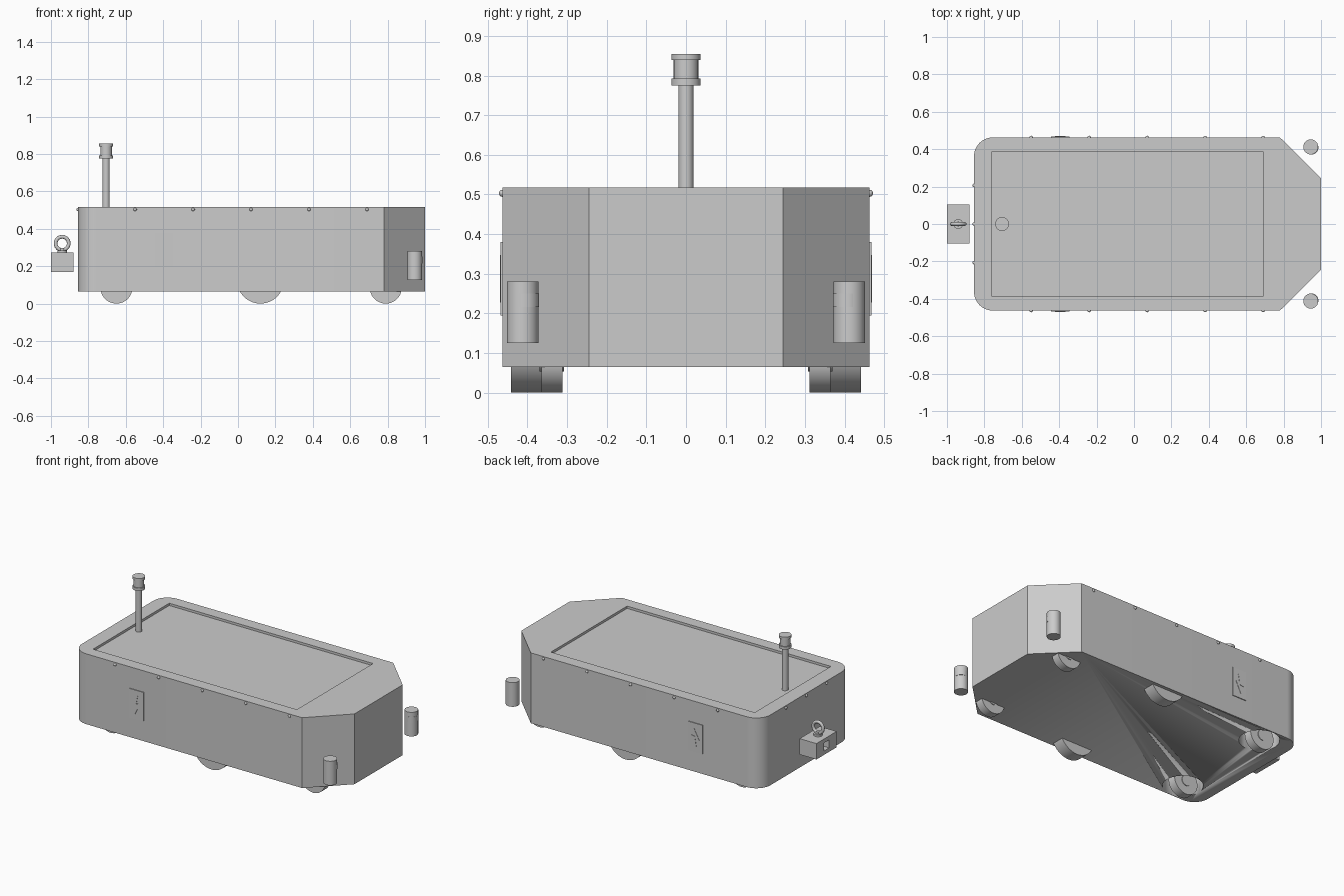
import bpy, bmesh
from math import pi, sin, cos, radians
from mathutils import Matrix, Vector

cube = bpy.data.objects.get("Cube")
if cube:
    bpy.data.objects.remove(cube, do_unlink=True)

grey = bpy.data.materials.new("plain grey")
grey.use_nodes = True
grey.diffuse_color = (0.6, 0.6, 0.6, 1)
grey.node_tree.nodes["Principled BSDF"].inputs["Base Color"].default_value = (0.6, 0.6, 0.6, 1)


def finish(name, bm, smooth=True):
    bmesh.ops.recalc_face_normals(bm, faces=bm.faces)
    mesh = bpy.data.meshes.new(name)
    bm.to_mesh(mesh)
    bm.free()
    mesh.materials.append(grey)
    obj = bpy.data.objects.new(name, mesh)
    bpy.context.collection.objects.link(obj)
    bpy.ops.object.select_all(action='DESELECT')
    bpy.context.view_layer.objects.active = obj
    obj.select_set(True)
    if smooth:
        bpy.ops.object.shade_smooth_by_angle(angle=radians(30))
    return obj


def box(name, lo, hi):
    lo, hi = Vector(lo), Vector(hi)
    bm = bmesh.new()
    bmesh.ops.create_cube(bm, size=1, matrix=Matrix.Translation((lo + hi) / 2)
                          @ Matrix.Diagonal((*(hi - lo), 1)))
    return finish(name, bm, False)


def cylinder(name, center, radius, length, axis='Z', sides=48):
    turn = {'Z': Matrix(), 'Y': Matrix.Rotation(pi / 2, 4, 'X'),
            'X': Matrix.Rotation(pi / 2, 4, 'Y')}[axis]
    bm = bmesh.new()
    bmesh.ops.create_cone(bm, cap_ends=True, segments=sides, radius1=radius, radius2=radius,
                          depth=length, matrix=Matrix.Translation(center) @ turn)
    return finish(name, bm)


def prism(name, outline, offset):
    """Extrude a closed outline by an offset vector."""
    bm = bmesh.new()
    face = bm.faces.new([bm.verts.new(p) for p in outline])
    new = bmesh.ops.extrude_face_region(bm, geom=[face])["geom"]
    bmesh.ops.translate(bm, vec=offset, verts=[v for v in new if isinstance(v, bmesh.types.BMVert)])
    return finish(name, bm)


def cut(target, cutter):
    mod = target.modifiers.new("cut", 'BOOLEAN')
    mod.operation, mod.object, mod.solver = 'DIFFERENCE', cutter, 'EXACT'
    bpy.ops.object.select_all(action='DESELECT')
    bpy.context.view_layer.objects.active = target
    target.select_set(True)
    bpy.ops.object.modifier_apply(modifier=mod.name)
    bpy.data.objects.remove(cutter, do_unlink=True)


# Body shell: chamfered at one end, rounded at the other
bottom, top, half, corner = 0.065, 0.517, 0.463, 0.1
side = [(1.0, 0.245), (0.78, half)]
side += [(-0.755 - corner * sin(i * pi / 24), half - corner + corner * cos(i * pi / 24))
         for i in range(13)]
outline = [(x, y, bottom) for x, y in side] + [(x, -y, bottom) for x, y in reversed(side)]
body = prism("body", outline, (0, 0, top - bottom))

# Sunken deck and swivel wheel wells
cut(body, box("deck_cutter", (-0.76, -0.387, top - 0.015), (0.69, 0.387, top + 0.1)))
for s in (-1, 1):
    cut(body, cylinder("well_cutter", (-0.65, s * 0.34, 0.1), 0.117, 0.22))

# Mast with beacon
mast_x = -0.705
cylinder("mast", (mast_x, 0, 0.64), 0.019, 0.29)
cylinder("beacon_base", (mast_x, 0, 0.784), 0.037, 0.018)
cylinder("beacon_lamp", (mast_x, 0, 0.816), 0.031, 0.05)
cylinder("beacon_cap", (mast_x, 0, 0.847), 0.037, 0.016)

for s, label in ((1, "left"), (-1, "right")):
    # Drive wheel
    cylinder(label + "_drive_wheel", (0.12, s * 0.4035, 0.125), 0.125, 0.077, 'Y', 64)

    # Casters with forks
    for x, end in ((0.79, "front"), (-0.65, "rear")):
        name = f"{label}_{end}_caster"
        cylinder(name + "_wheel", (x, s * 0.3385, 0.0855), 0.0855, 0.053, 'Y')
        for y in (0.31, 0.367):
            cylinder(name + "_hub", (x, s * y, 0.0855), 0.032, 0.005, 'Y', 32)
            box(name + "_fork", (x - 0.025, s * y - 0.0025, 0.0855),
                (x + 0.025, s * y + 0.0025, 0.185))
        box(name + "_crown", (x - 0.03, s * 0.3385 - 0.031, 0.18),
            (x + 0.03, s * 0.3385 + 0.031, 0.215))

    # Corner sensor with its window
    cylinder(label + "_sensor", (0.945, s * 0.412, 0.2025), 0.04, 0.155)
    cylinder(label + "_sensor_window", (0.948, s * 0.409, 0.233), 0.038, 0.035)

    # Warning plate with raised bolt sign
    box(label + "_plate", (-0.445, s * 0.465 - 0.003, 0.195), (-0.345, s * 0.465 + 0.003, 0.38))
    bolt = [(0.01, 0.06), (-0.028, -0.01), (0.002, -0.004), (-0.008, -0.06),
            (0.028, 0.014), (0, 0.008)]
    prism(label + "_bolt_sign", [(-0.395 + x, s * 0.467, 0.287 + z) for x, z in bolt],
          (0, s * 0.003, 0))


# Rivets around the rim
def rivet(name, x, y):
    bm = bmesh.new()
    bmesh.ops.create_uvsphere(bm, u_segments=16, v_segments=10, radius=0.009,
                              matrix=Matrix.Translation((x, y, 0.503)))
    finish(name, bm)


for i in range(5):
    for s in (-1, 1):
        rivet("side_rivet", -0.55 + 0.31 * i, s * half)
for i in (-1, 0, 1):
    rivet("end_rivet", -0.855, 0.207 * i)

# Hitch block with a socket, and its lifting eye
hitch = box("hitch_block", (-1, -0.103, 0.17), (-0.88, 0.103, 0.272))
cut(hitch, box("socket_cutter", (-1.1, -0.027, 0.195), (-0.93, 0.027, 0.247)))
eye_x = -0.94
cylinder("eye_collar", (eye_x, 0, 0.277), 0.026, 0.012, sides=32)
cylinder("eye_stem", (eye_x, 0, 0.283), 0.013, 0.03, sides=24)
bpy.ops.mesh.primitive_torus_add(location=(eye_x, 0, 0.322), rotation=(pi / 2, 0, 0),
                                 major_radius=0.035, minor_radius=0.01,
                                 major_segments=40, minor_segments=12)
eye = bpy.context.object
eye.name = "lifting_eye"
eye.data.materials.append(grey)
bpy.ops.object.shade_smooth_by_angle(angle=radians(40))
